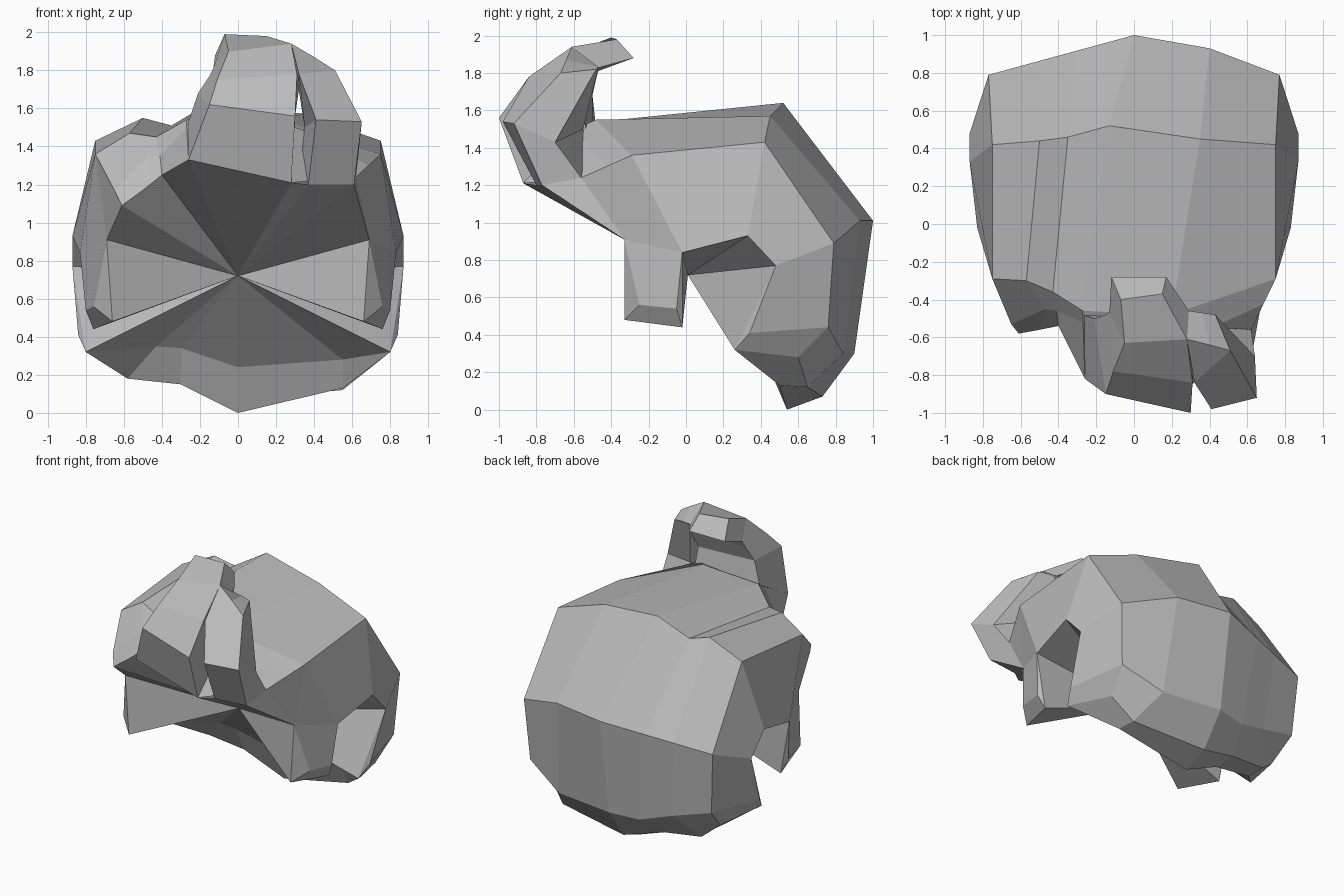
import bpy
import bmesh
from mathutils import Vector

default_cube = bpy.data.objects.get("Cube")
if default_cube:
    bpy.data.objects.remove(default_cube, do_unlink=True)

grey = bpy.data.materials.new("hair_grey")
grey.use_nodes = True
colour = (0.5, 0.5, 0.5, 1)
grey.diffuse_color = colour
grey.node_tree.nodes["Principled BSDF"].inputs["Base Color"].default_value = colour

HEAD_CENTRE = Vector((0, 0.3, 1))


def build(name, patches):
    """Weld patches of corner points into one flat-shaded, outward-facing part."""
    bm = bmesh.new()
    for corners in patches:
        bm.faces.new([bm.verts.new(point) for point in corners])
    bmesh.ops.remove_doubles(bm, verts=bm.verts[:], dist=0.0005)
    bmesh.ops.recalc_face_normals(bm, faces=bm.faces[:])
    facing = sum(f.normal.dot(f.calc_center_median() - HEAD_CENTRE) * f.calc_area()
                 for f in bm.faces)
    if facing < 0:
        bmesh.ops.reverse_faces(bm, faces=bm.faces[:])
    mesh = bpy.data.meshes.new(name)
    bm.to_mesh(mesh)
    bm.free()
    mesh.materials.append(grey)
    part = bpy.data.objects.new(name, mesh)
    bpy.context.collection.objects.link(part)
    return part


def loft(rows, closed=False):
    """Quads between neighbouring rows of points."""
    patches = []
    for lower, upper in zip(rows, rows[1:]):
        count = len(lower)
        for i in range(count if closed else count - 1):
            j = (i + 1) % count
            patches.append([lower[i], lower[j], upper[j], upper[i]])
    return patches


def flip(point):
    return (-point[0], point[1], point[2])


def between(start, end, amount):
    return tuple(Vector(start).lerp(Vector(end), amount))


# Side points, shared by the cap, the side panels and the sideburns
side_front = (0.75, -0.29, 1.36)
side_top = (0.75, 0.42, 1.43)
side_back = (0.77, 0.79, 0.89)
side_low = (0.74, 0.76, 0.44)
side_base = (0.7, 0.6, 0.28)
side_corner = (0.8, 0.26, 0.32)
side_hem = (0.84, 0.34, 0.41)
ear_back = (0.87, 0.48, 0.77)
ear_top = (0.87, 0.33, 0.93)
ear_front = (0.83, -0.02, 0.84)
temple = (0.69, -0.33, 0.91)
burn_front = (0.76, -0.25, 0.56)
burn_back = (0.8, -0.05, 0.54)
burn_tip = (0.66, -0.33, 0.48)
burn_heel = (0.76, -0.02, 0.44)

# Cap rows, from the hairline over the crown and down to the nape
back_middle = (0, 1, 1.01)
hairline = [(-0.61, -0.58, 1.09), (-0.5, -0.56, 1.17), (-0.4, -0.54, 1.25),
            (-0.26, -0.82, 1.33), (0.28, -0.87, 1.21), (0.62, -0.56, 1.24)]
fringe = [(-0.65, -0.53, 1.17), (-0.47, -0.45, 1.35), (-0.41, -0.46, 1.35),
          (-0.27, -0.52, 1.5), (0.3, -0.6, 1.5), between(hairline[-1], side_front, 0.5)]
front = [flip(side_front), (-0.57, -0.3, 1.47), (-0.43, -0.36, 1.45),
         (-0.27, -0.46, 1.54), (0.2, -0.48, 1.55), side_front]
crown = [flip(side_top), (-0.5, 0.44, 1.55), (-0.35, 0.46, 1.51),
         (-0.13, 0.52, 1.64), (0.35, 0.45, 1.57), side_top]
back = [flip(side_back), between(flip(side_back), back_middle, 0.35),
        between(flip(side_back), back_middle, 0.6), back_middle, (0.4, 0.93, 1.01), side_back]
low = [flip(side_low), (-0.45, 0.81, 0.36), (-0.22, 0.86, 0.29),
       (0, 0.9, 0.3), (0.45, 0.84, 0.3), side_low]
nape = [flip(side_base), (-0.58, 0.65, 0.18), (-0.3, 0.68, 0.15),
        (0, 0.73, 0.07), (0.55, 0.65, 0.12), side_base]
hem = [flip(side_corner), (-0.58, 0.5, 0.18), (-0.3, 0.5, 0.15),
       (0, 0.54, 0), (0.55, 0.5, 0.13), side_corner]
inner_hem = [flip(side_corner), (-0.43, 0.4, 0.35), (-0.3, 0.4, 0.34),
             (0, 0.45, 0.24), (0.55, 0.42, 0.28), side_corner]

cap = loft([hairline, fringe, front, crown, back, low, nape, hem, inner_hem])
cap = [[p for i, p in enumerate(face) if p not in face[:i]] for face in cap]
build("hair_cap", [face for face in cap if len(face) > 2])

# Side panels around the ear notch, and the sideburns, on both sides
for label, mirror, hair_end, fringe_end in (
        ("left", lambda p: p, hairline[-1], fringe[-1]),
        ("right", flip, flip(hairline[0]), flip(fringe[0]))):
    panel = [
        [side_front, side_top, ear_top, ear_front],
        [side_top, side_back, ear_back, ear_top],
        [side_back, side_low, side_hem, ear_back],
        [side_low, side_base, side_corner, side_hem],
        [side_hem, side_corner, ear_back],
        [side_front, ear_front, temple],
        [hair_end, fringe_end, side_front, temple],
    ]
    sideburn = [
        [temple, ear_front, burn_back, burn_front],
        [burn_front, burn_back, burn_heel, burn_tip],
        [temple, burn_front, burn_tip],
        [ear_front, burn_heel, burn_back],
    ]
    for part, faces in (("side_panel", panel), ("sideburn", sideburn)):
        build(label + "_" + part, [[mirror(p) for p in face] for face in faces])

# Swept-up quiff: four-sided sections from the forehead to the curled tip
quiff = [
    [hairline[3], hairline[4], (0.3, -0.5, 1.4), (-0.27, -0.48, 1.5)],
    [(-0.15, -0.9, 1.62), (0.3, -1, 1.56), (0.3, -0.57, 1.62), (-0.21, -0.5, 1.68)],
    [(-0.11, -0.78, 1.75), (0.31, -0.84, 1.78), (0.33, -0.5, 1.77), (-0.15, -0.48, 1.77)],
    [(-0.05, -0.63, 1.9), (0.28, -0.61, 1.94), (0.29, -0.46, 1.83), (-0.13, -0.47, 1.81)],
    [(-0.07, -0.4, 1.99), (0.15, -0.37, 1.98), (0.17, -0.28, 1.88), (-0.12, -0.28, 1.88)],
]
build("quiff", loft(quiff, closed=True) + [quiff[0], quiff[-1]])

# Side lock beside the quiff, split from it by a groove
lock = [
    [(0.37, -0.8, 1.2), (0.61, -0.77, 1.2), hairline[-1], (0.3, -0.5, 1.3)],
    [(0.41, -0.98, 1.54), (0.65, -0.92, 1.53), (0.64, -0.7, 1.43), (0.35, -0.55, 1.5)],
    [(0.32, -0.84, 1.78), (0.51, -0.67, 1.8), (0.43, -0.48, 1.82), (0.3, -0.47, 1.82)],
    [quiff[3][1], (0.4, -0.64, 1.87), (0.36, -0.47, 1.83), quiff[3][2]],
]
build("side_lock", loft(lock, closed=True) + [lock[0], lock[-1]])
build("lock_root", [[lock[0][1], hairline[-1], temple]])

# Underside: a fan from the rim to one point inside the head
hollow = (0, 0.01, 0.72)
rim_side = [temple, burn_tip, burn_heel, ear_front, ear_top, ear_back]
rim = (hairline[:-1] + lock[0][:2] + rim_side + inner_hem[::-1]
       + [flip(p) for p in reversed(rim_side)])
build("underside", [[hollow, a, b] for a, b in zip(rim, rim[1:] + rim[:1])])
